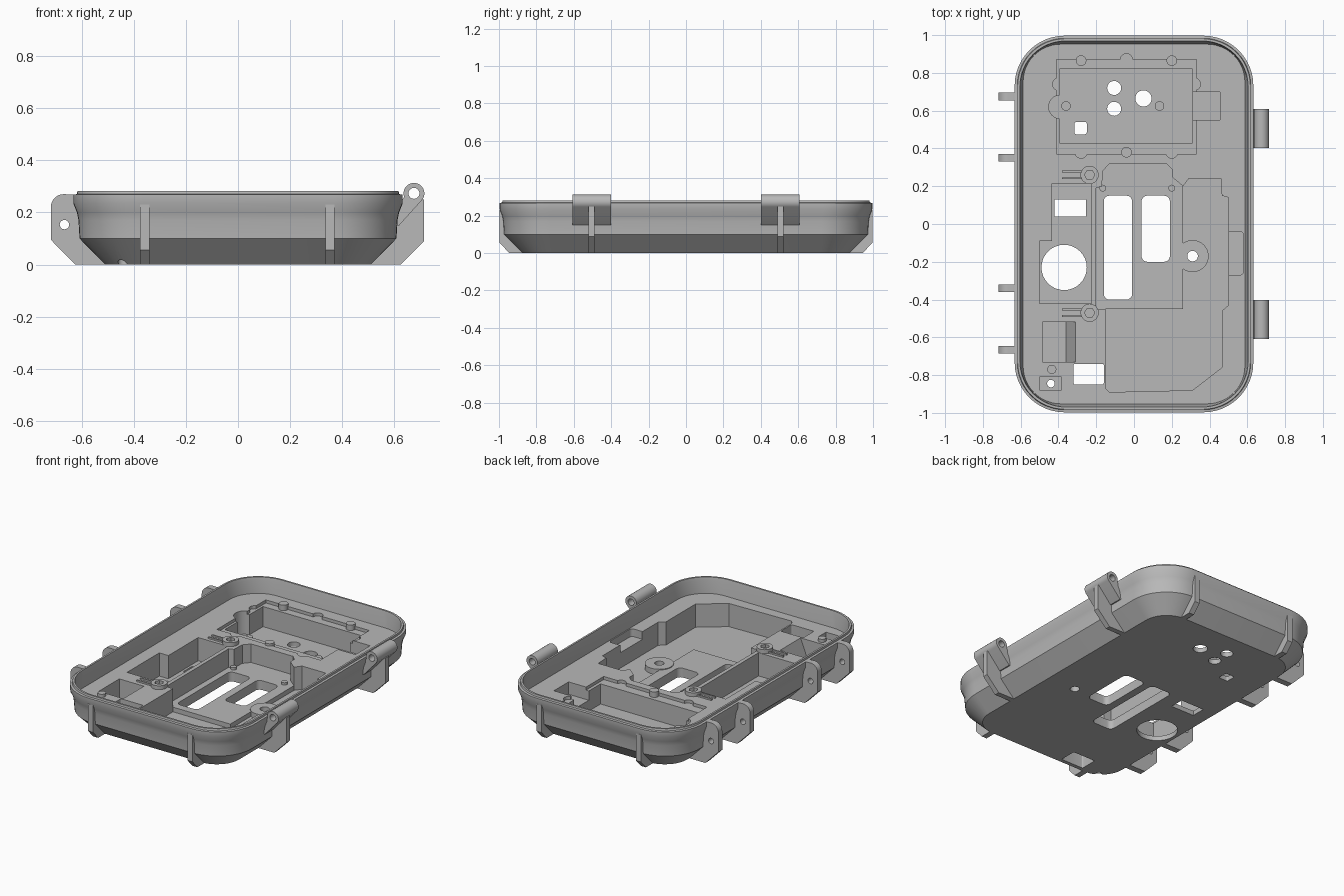
import bpy, bmesh, math
from mathutils import Vector

if "Cube" in bpy.data.objects:
    bpy.data.objects.remove(bpy.data.objects["Cube"])

grey = bpy.data.materials.new("mid grey plastic")
grey.use_nodes = True
grey.diffuse_color = (0.48, 0.48, 0.48, 1)
grey.node_tree.nodes["Principled BSDF"].inputs["Base Color"].default_value = grey.diffuse_color


def finish(name, bm):
    bmesh.ops.recalc_face_normals(bm, faces=bm.faces)
    mesh = bpy.data.meshes.new(name)
    bm.to_mesh(mesh)
    bm.free()
    mesh.materials.append(grey)
    ob = bpy.data.objects.new(name, mesh)
    bpy.context.collection.objects.link(ob)
    return ob


def loft(name, rings):
    bm = bmesh.new()
    loops = [[bm.verts.new(p) for p in ring] for ring in rings]
    for a, b in zip(loops, loops[1:]):
        for i in range(len(a)):
            j = (i + 1) % len(a)
            bm.faces.new((a[i], a[j], b[j], b[i]))
    bm.faces.new(loops[0])
    bm.faces.new(loops[-1])
    return finish(name, bm)


def prism(name, pts, lo, hi, axis="z"):
    place = (lambda p, h: (p[0], p[1], h)) if axis == "z" else \
            (lambda p, h: (p[0], h, p[1])) if axis == "y" else \
            (lambda p, h: (h, p[0], p[1]))
    return loft(name, [[place(p, h) for p in pts] for h in (lo, hi)])


def arc(cx, cy, r, start, end, n):
    return [(cx + r * math.cos(math.radians(start + (end - start) * i / n)),
             cy + r * math.sin(math.radians(start + (end - start) * i / n)))
            for i in range(n + 1)]


def circle(cx, cy, r, n=32):
    return arc(cx, cy, r, 0, 360, n)[:-1]


def rect(x0, x1, y0, y1, r=0.0):
    if r == 0:
        return [(x0, y0), (x1, y0), (x1, y1), (x0, y1)]
    n = 12 if r > 0.1 else 5
    return (arc(x1 - r, y1 - r, r, 0, 90, n) + arc(x0 + r, y1 - r, r, 90, 180, n)
            + arc(x0 + r, y0 + r, r, 180, 270, n) + arc(x1 - r, y0 + r, r, 270, 360, n))


def combine(target, tool, op):
    mod = target.modifiers.new("combine", "BOOLEAN")
    mod.operation, mod.object, mod.solver = op, tool, "EXACT"
    bpy.context.view_layer.objects.active = target
    bpy.ops.object.modifier_apply(modifier=mod.name)
    bpy.data.objects.remove(tool)


def cut(target, pts, lo, hi=0.4, axis="z"):
    combine(target, prism("cutter", pts, lo, hi, axis), "DIFFERENCE")


def add(target, pts, lo, hi):
    combine(target, prism("filler", pts, lo, hi), "UNION")


# Tray shell: half width, height, corner radius, from the base over the lip to the deck
DECK, FLOOR, PAD = 0.18, 0.03, 0.06
profile = [(0.51, 0, 0.16), (0.608, 0.1, 0.25), (0.612, 0.17, 0.25), (0.618, 0.2, 0.255),
           (0.632, 0.235, 0.265), (0.632, 0.268, 0.265), (0.618, 0.27, 0.25),
           (0.616, 0.282, 0.25), (0.604, 0.282, 0.24), (0.6, 0.262, 0.235), (0.587, DECK, 0.2)]
tray = loft("tray_shell", [[(x, y, z) for x, y in rect(-w, w, -w - 0.365, w + 0.365, r)]
                           for w, z, r in profile])

# Upper compartment: shallow ledge with lobes, deep well and side bays
ledge = DECK - 0.02
cut(tray, rect(-0.41, 0.33, 0.37, 0.87), ledge)
for x, y in [(-0.04, 0.87), (0.32, 0.74), (-0.28, 0.38), (0.2, 0.38), (-0.4, 0.74)]:
    cut(tray, circle(x, y, 0.032, 20), ledge)
cut(tray, rect(-0.395, 0.31, 0.43, 0.82), FLOOR)
cut(tray, circle(-0.39, 0.62, 0.062), FLOOR)
cut(tray, rect(0.3, 0.455, 0.55, 0.7), 0.1)

# Main compartment
cut(tray, [(-0.2, 0.19), (-0.17, 0.2), (-0.165, 0.28), (-0.13, 0.32), (0.17, 0.32),
           (0.2, 0.29), (0.2, 0.25), (0.26, 0.2), (0.29, 0.24), (0.46, 0.24),
           (0.465, 0.15), (0.5, 0.14), (0.5, -0.43), (0.465, -0.46), (0.465, -0.76),
           (0.31, -0.88), (-0.13, -0.89), (-0.15, -0.87), (-0.15, -0.45), (-0.2, -0.45)], FLOOR)
cut(tray, rect(0.49, 0.58, -0.27, -0.04, 0.02), 0.13)
add(tray, rect(-0.21, 0.26, -0.45, 0.34), 0.01, PAD)
add(tray, circle(0.31, -0.17, 0.085), 0.012, PAD + 0.005)

# Left compartment, sloped bay and small corner recess
cut(tray, [(-0.435, 0.215), (-0.225, 0.215), (-0.225, -0.42), (-0.5, -0.42),
           (-0.5, -0.09), (-0.435, -0.09)], FLOOR)
cut(tray, [(-0.485, 0.05), (-0.36, 0.05), (-0.305, 0.19), (-0.485, 0.19)], -0.73, -0.52, "y")
cut(tray, rect(-0.5, -0.385, -0.88, -0.81), 0.14)

# Openings through the floor
openings = [rect(-0.16, -0.01, -0.4, 0.15, 0.03), rect(0.04, 0.19, -0.2, 0.15, 0.03),
            rect(-0.42, -0.255, 0.04, 0.13), rect(-0.32, -0.16, -0.85, -0.74, 0.008),
            rect(-0.315, -0.25, 0.475, 0.54, 0.01)]
for x, y, r in [(-0.37, -0.23, 0.12), (0.31, -0.17, 0.028), (-0.105, 0.72, 0.037),
                (-0.105, 0.61, 0.037), (0.05, 0.665, 0.043), (-0.44, -0.845, 0.02)]:
    openings.append(circle(x, y, r))
for shape in openings:
    cut(tray, shape, -0.1)

parts = [tray]

# Screw bosses with hex sockets and their side bars
for i, y in enumerate((0.26, -0.47)):
    boss = prism(f"screw_boss_{i + 1}", circle(-0.235, y, 0.048), DECK - 0.01, DECK + 0.025)
    cut(boss, circle(-0.235, y, 0.027, 6), DECK + 0.005)
    parts.append(boss)
    for s in (-1, 1):
        parts.append(prism(f"boss_bar_{i + 1}", rect(-0.38, -0.275, y + s * 0.018 - 0.005,
                           y + s * 0.018 + 0.005), DECK - 0.01, DECK + 0.01))

# Locating pegs
for x, y, r, lo, hi in [(-0.28, 0.865, 0.028, 0.15, 0.195), (0.2, 0.865, 0.028, 0.15, 0.195),
                        (-0.04, 0.38, 0.028, 0.15, 0.195), (-0.36, 0.625, 0.025, 0.02, 0.05),
                        (0.135, 0.625, 0.025, 0.02, 0.05), (-0.165, 0.19, 0.018, 0.05, 0.075),
                        (0.2, 0.19, 0.018, 0.05, 0.075), (-0.435, -0.77, 0.024, 0.17, 0.2)]:
    parts.append(prism("locating_peg", circle(x, y, r, 20), lo, hi))

# Latch ears on the right side, each with a pin hole
for y in (0.675, 0.35, -0.34, -0.665):
    outline = [(-0.608, 0.1), (-0.51, 0), (-0.625, 0), (-0.718, 0.095)]
    outline += arc(-0.668, 0.22, 0.05, 180, 90, 8) + [(-0.62, 0.268), (-0.62, 0.21), (-0.605, 0.17)]
    ear = prism("latch_ear", outline, y - 0.02, y + 0.02, "y")
    cut(ear, circle(-0.666, 0.153, 0.018, 20), y - 0.1, y + 0.1, "y")
    parts.append(ear)

# Hinges on the left side: barrel with sloped bracket, plus a supporting fin
for y in (0.505, -0.505):
    outline = [(0.605, 0.15), (0.618, 0.15)] + arc(0.675, 0.273, 0.04, -40, 200, 24)
    outline += [(0.625, 0.24), (0.605, 0.22)]
    hinge = prism("hinge_barrel", outline, y - 0.103, y + 0.103, "y")
    cut(hinge, circle(0.675, 0.273, 0.021, 20), y - 0.2, y + 0.2, "y")
    parts.append(hinge)
    parts.append(prism("hinge_fin", [(0.605, 0.1), (0.51, 0), (0.625, 0), (0.714, 0.09),
                       (0.714, 0.25), (0.705, 0.25), (0.605, 0.16)],
                       y - 0.017, y + 0.017, "y"))

# Standing ribs at both ends
for x in (-0.357, 0.353):
    for s in (-1, 1):
        parts.append(prism("end_rib", [(s * a, b) for a, b in
                           [(0.97, 0.1), (0.87, 0), (0.945, 0), (0.996, 0.055), (0.996, 0.23),
                            (0.975, 0.23)]], x - 0.018, x + 0.018, "x"))

# Smooth the curved walls, keep creases crisp
bpy.ops.object.select_all(action="DESELECT")
for ob in parts:
    ob.select_set(True)
bpy.context.view_layer.objects.active = tray
bpy.ops.object.shade_smooth_by_angle(angle=math.radians(25))
